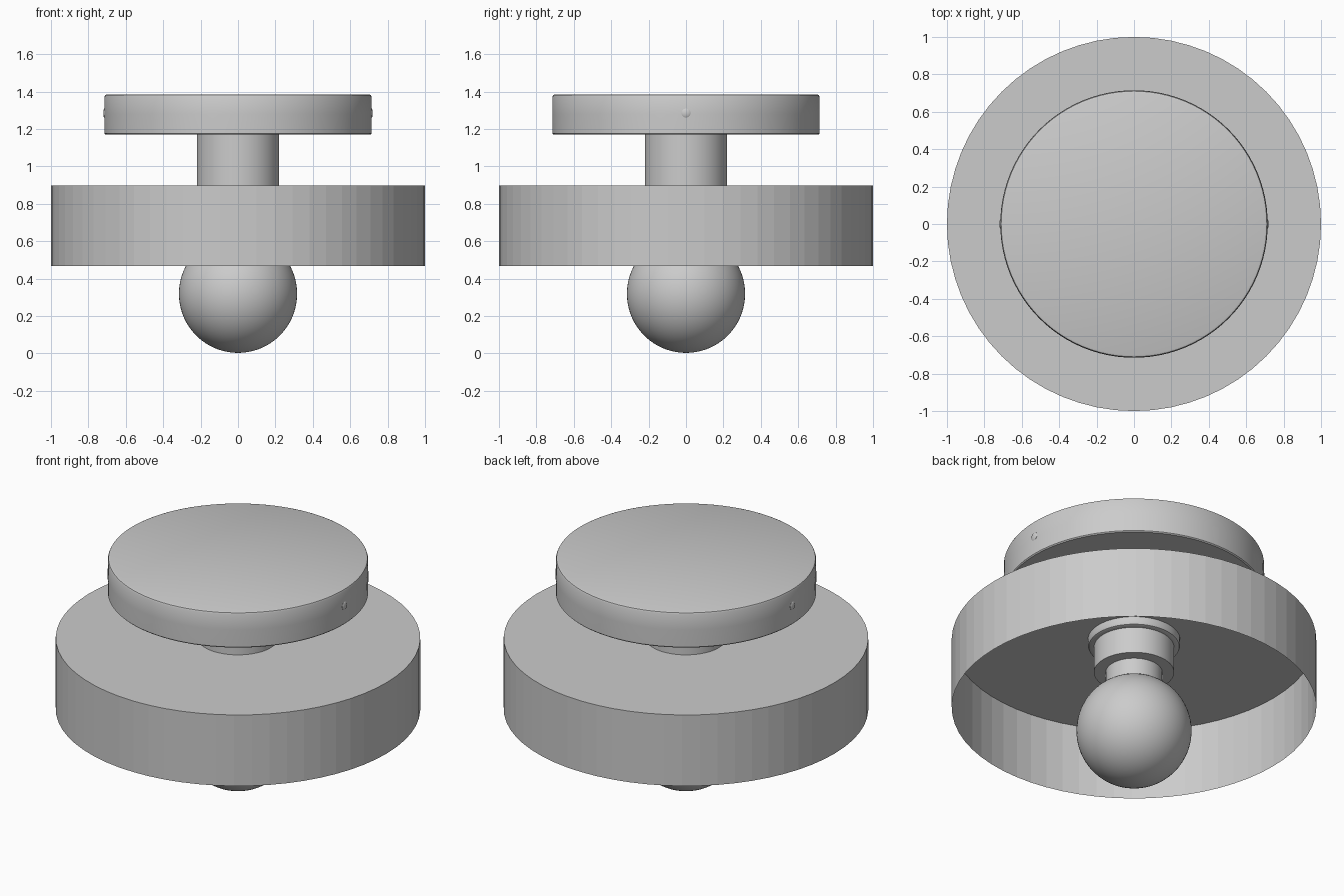
import bpy, bmesh, math
from mathutils import Matrix

if "Cube" in bpy.data.objects:
    bpy.data.objects.remove(bpy.data.objects["Cube"])


def lathe(name, profile, segments=64, smooth=True):
    """Spin an (radius, z) profile around the z axis."""
    bm = bmesh.new()
    verts = [bm.verts.new((r, 0, z)) for r, z in profile]
    edges = [bm.edges.new(pair) for pair in zip(verts, verts[1:])]
    bmesh.ops.spin(bm, geom=verts + edges, cent=(0, 0, 0), axis=(0, 0, 1),
                   angle=math.tau, steps=segments, use_duplicate=False)
    bmesh.ops.remove_doubles(bm, verts=bm.verts, dist=1e-5)
    bmesh.ops.recalc_face_normals(bm, faces=bm.faces)
    mesh = bpy.data.meshes.new(name)
    bm.to_mesh(mesh)
    bm.free()
    obj = bpy.data.objects.new(name, mesh)
    bpy.context.collection.objects.link(obj)
    if smooth:
        bpy.ops.object.select_all(action='DESELECT')
        obj.select_set(True)
        bpy.context.view_layer.objects.active = obj
        bpy.ops.object.shade_smooth_by_angle(angle=math.radians(40))
    return obj


# Ceiling canopy with softly rounded edges
lathe("ceiling_canopy", [(0, 1.17), (0.708, 1.17), (0.714, 1.176), (0.715, 1.28),
                         (0.714, 1.372), (0.710, 1.381), (0.70, 1.385), (0, 1.385)], 96)

# Set screws on both sides of the canopy
for name, side in (("screw_right", 1), ("screw_left", -1)):
    screw = lathe(name, [(0, -0.03), (0.024, -0.03), (0.024, 0.002),
                         (0.018, 0.006), (0, 0.006)], 24)
    screw.data.transform(Matrix.Translation((side * 0.713, 0, 1.285))
                         @ Matrix.Rotation(side * math.pi / 2, 4, 'Y'))

# Stem running through the shade and ending as the lamp socket
lathe("stem_and_socket", [(0, 1.18), (0.22, 1.18), (0.22, 0.69), (0, 0.69)])

# Retaining ring under the shade top
lathe("retaining_ring", [(0.215, 0.897), (0.253, 0.897), (0.253, 0.862),
                         (0.248, 0.852), (0.238, 0.848), (0.215, 0.848)])

# Drum shade: thin sheet, closed on top and open below
lathe("drum_shade", [(0.21, 0.898), (1, 0.898), (1, 0.468)], 64, smooth=False)

# Globe bulb with its neck
R, CZ, NECK = 0.316, 0.319, 0.155
start = math.asin(NECK / R)
bulb = [(0, 0.70), (NECK, 0.70)]
for i in range(33):
    a = start + (math.pi - start) * i / 32
    bulb.append((R * math.sin(a) if i < 32 else 0, CZ + R * math.cos(a)))
lathe("globe_bulb", bulb)
